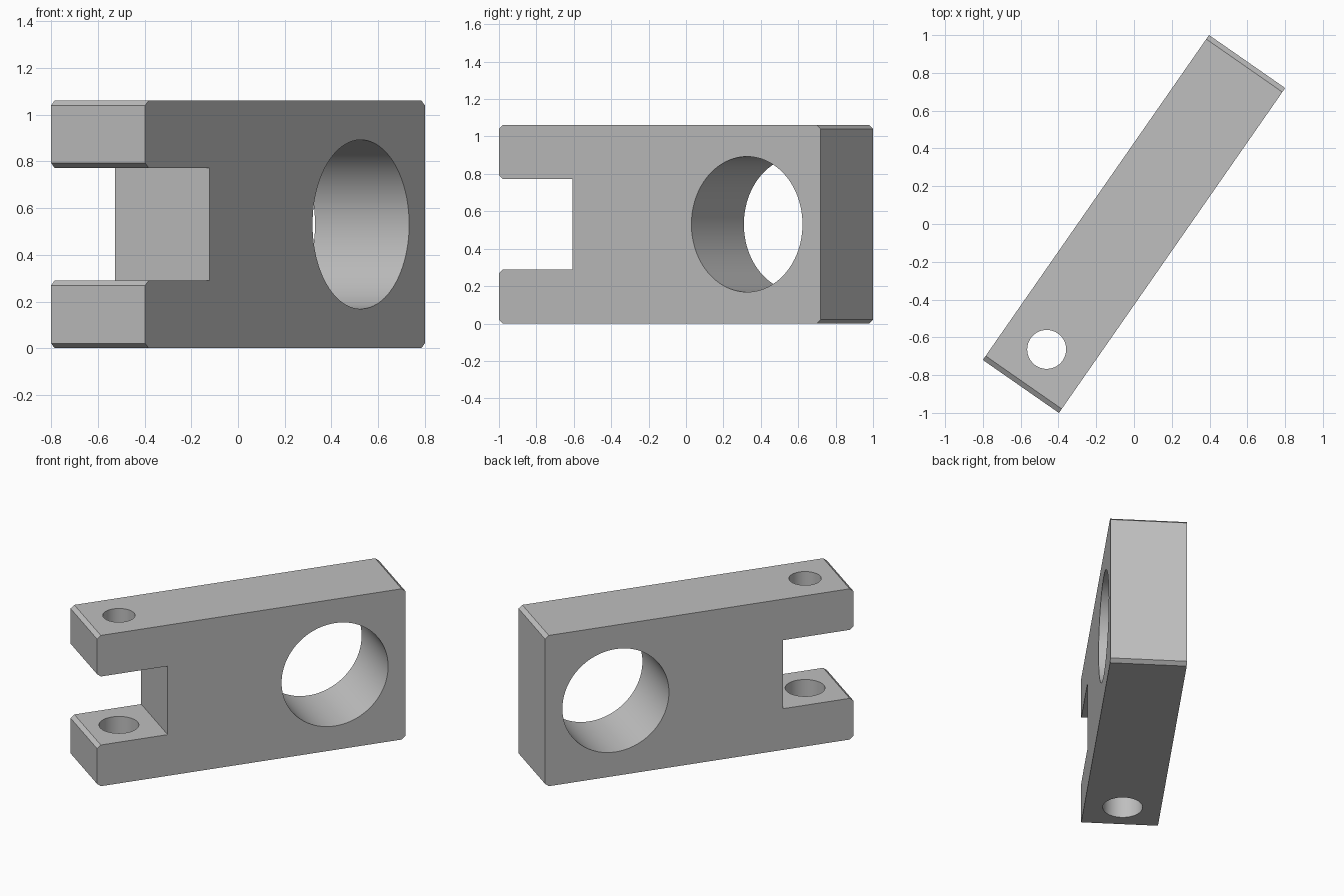
import bpy, bmesh
from math import radians, pi
from mathutils import Matrix

cube = bpy.data.objects.get("Cube")
if cube:
    bpy.data.objects.remove(cube, do_unlink=True)

LENGTH, WIDTH, HEIGHT = 2.096, 0.491, 1.061
SLOT_DEPTH, SLOT_LOW, SLOT_HIGH = 0.48, 0.29, 0.772
CX, CZ = 0.026, 0.021            # chamfer run and rise
TURN = Matrix.Rotation(radians(55.15), 4, "Z")

grey = bpy.data.materials.new("plain grey")
grey.use_nodes = True
grey.diffuse_color = (0.52, 0.52, 0.52, 1)
grey.node_tree.nodes["Principled BSDF"].inputs["Base Color"].default_value = grey.diffuse_color


def make_object(name, bm):
    mesh = bpy.data.meshes.new(name)
    bm.to_mesh(mesh)
    bm.free()
    mesh.materials.append(grey)
    ob = bpy.data.objects.new(name, mesh)
    bpy.context.collection.objects.link(ob)
    return ob


def drill(name, radius, depth, matrix):
    bm = bmesh.new()
    bmesh.ops.create_cone(bm, cap_ends=True, segments=96, radius1=radius,
                          radius2=radius, depth=depth, matrix=TURN @ matrix)
    ob = make_object(name, bm)
    ob.hide_render = True
    return ob


# Side profile: forked at one end, chamfered across both ends
e = LENGTH / 2
inner = -e + SLOT_DEPTH
profile = [(-e + CX, 0), (e - CX, 0), (e, CZ), (e, HEIGHT - CZ),
           (e - CX, HEIGHT), (-e + CX, HEIGHT), (-e, HEIGHT - CZ),
           (-e, SLOT_HIGH + CZ), (-e + CX, SLOT_HIGH), (inner, SLOT_HIGH),
           (inner, SLOT_LOW), (-e + CX, SLOT_LOW), (-e, SLOT_LOW - CZ), (-e, CZ)]
bm = bmesh.new()
face = bm.faces.new([bm.verts.new((x, -WIDTH / 2, z)) for x, z in profile])
result = bmesh.ops.extrude_face_region(bm, geom=[face])
moved = [v for v in result["geom"] if isinstance(v, bmesh.types.BMVert)]
bmesh.ops.translate(bm, vec=(0, WIDTH, 0), verts=moved)
bmesh.ops.recalc_face_normals(bm, faces=bm.faces)
bm.transform(TURN)
block = make_object("fork_block", bm)

# Large cross bore, and pin holes: narrow in the upper arm, wide in the lower
pin_x = -0.809
cutters = [
    drill("cross_bore_cutter", 0.362, 1.0,
          Matrix.Translation((0.568, 0, HEIGHT / 2)) @ Matrix.Rotation(pi / 2, 4, "X")),
    drill("upper_pin_cutter", 0.103, 0.6, Matrix.Translation((pin_x, 0, 0.9))),
    drill("lower_pin_cutter", 0.127, 0.6, Matrix.Translation((pin_x, 0, 0.15))),
]
bpy.ops.object.select_all(action="DESELECT")
block.select_set(True)
bpy.context.view_layer.objects.active = block
for cutter in cutters:
    mod = block.modifiers.new(cutter.name, "BOOLEAN")
    mod.operation, mod.solver, mod.object = "DIFFERENCE", "EXACT", cutter
    bpy.ops.object.modifier_apply(modifier=mod.name)
    bpy.data.objects.remove(cutter, do_unlink=True)

bpy.ops.object.shade_smooth_by_angle(angle=radians(25))
